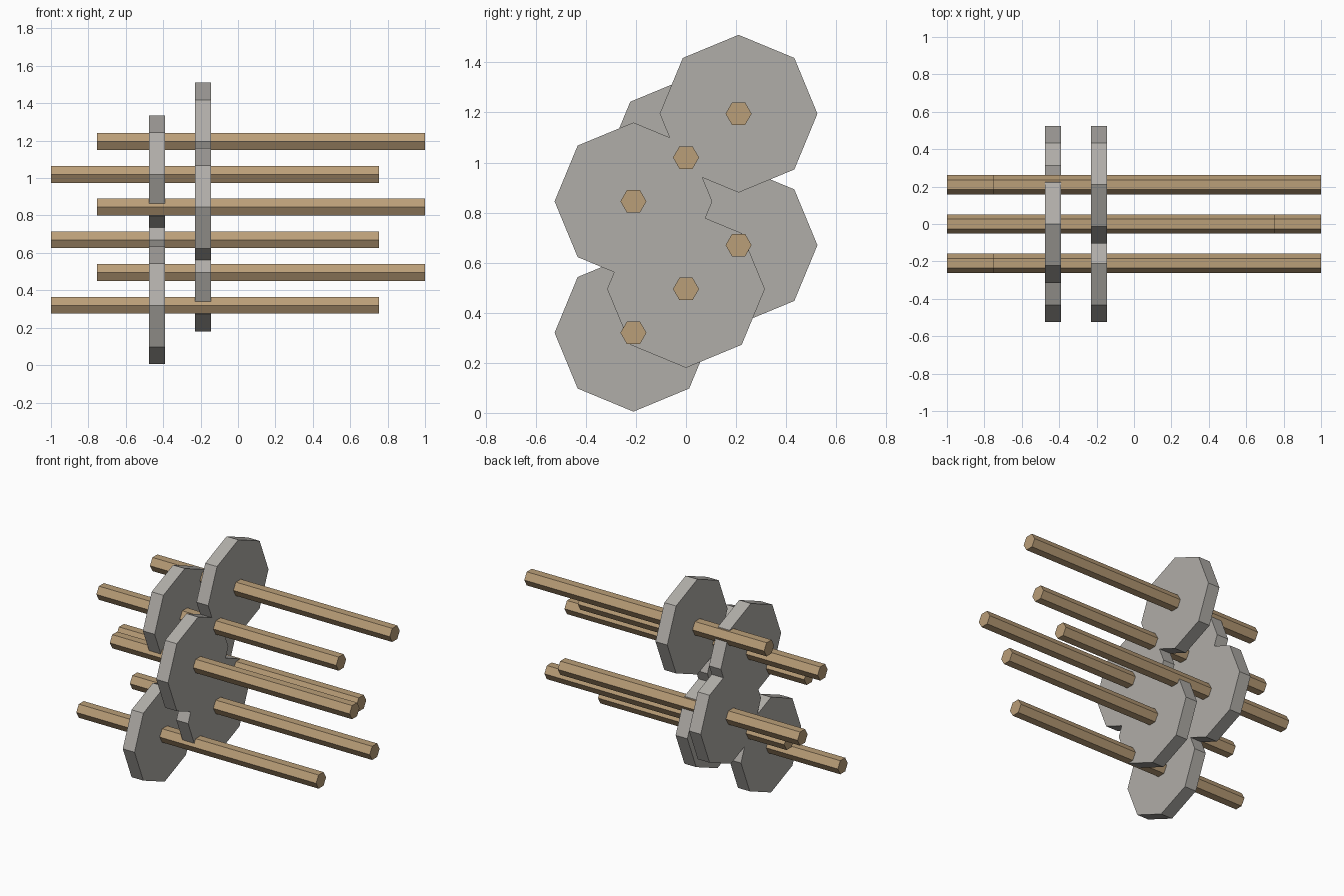
import bpy
import math
from mathutils import Matrix

cube = bpy.data.objects.get("Cube")
if cube:
    bpy.data.objects.remove(cube, do_unlink=True)


def make_material(name, rgb):
    mat = bpy.data.materials.new(name)
    mat.use_nodes = True
    colour = (*rgb, 1.0)
    mat.diffuse_color = colour
    mat.node_tree.nodes["Principled BSDF"].inputs["Base Color"].default_value = colour
    return mat


stone = make_material("warm grey stone", (0.434, 0.418, 0.392))
wood = make_material("tan wood", (0.491, 0.342, 0.188))


def prism_along_x(name, sides, radius, length, centre, mat):
    """Flat-sided prism lying along x with a corner pointing along y."""
    bpy.ops.mesh.primitive_cylinder_add(vertices=sides, radius=radius, depth=length)
    obj = bpy.context.object
    obj.name = name
    # the primitive's first corner points along y, which this turn keeps
    obj.data.transform(Matrix.Translation(centre) @ Matrix.Rotation(math.pi / 2, 4, "Y"))
    obj.data.materials.append(mat)
    return obj


# Six axles climb in equal steps, cycling back across the depth every three
COUNT = 6
SPACING = 0.21
STEP = 0.175
LOWEST = 0.32
ROD_LENGTH = 1.755
ROD_SHIFT = 0.1225
DISC_OFFSET = -0.31

for i in range(COUNT):
    y = SPACING * (i % 3 - 1)
    z = LOWEST + STEP * i
    x = ROD_SHIFT if i % 2 else -ROD_SHIFT
    # Hexagonal wooden rod
    prism_along_x(f"rod_{i + 1}", 6, 0.052, ROD_LENGTH, (x, y, z), wood)
    # Octagonal disc threaded on the rod
    prism_along_x(f"disc_{i + 1}", 8, 0.315, 0.086, (x + DISC_OFFSET, y, z), stone)
